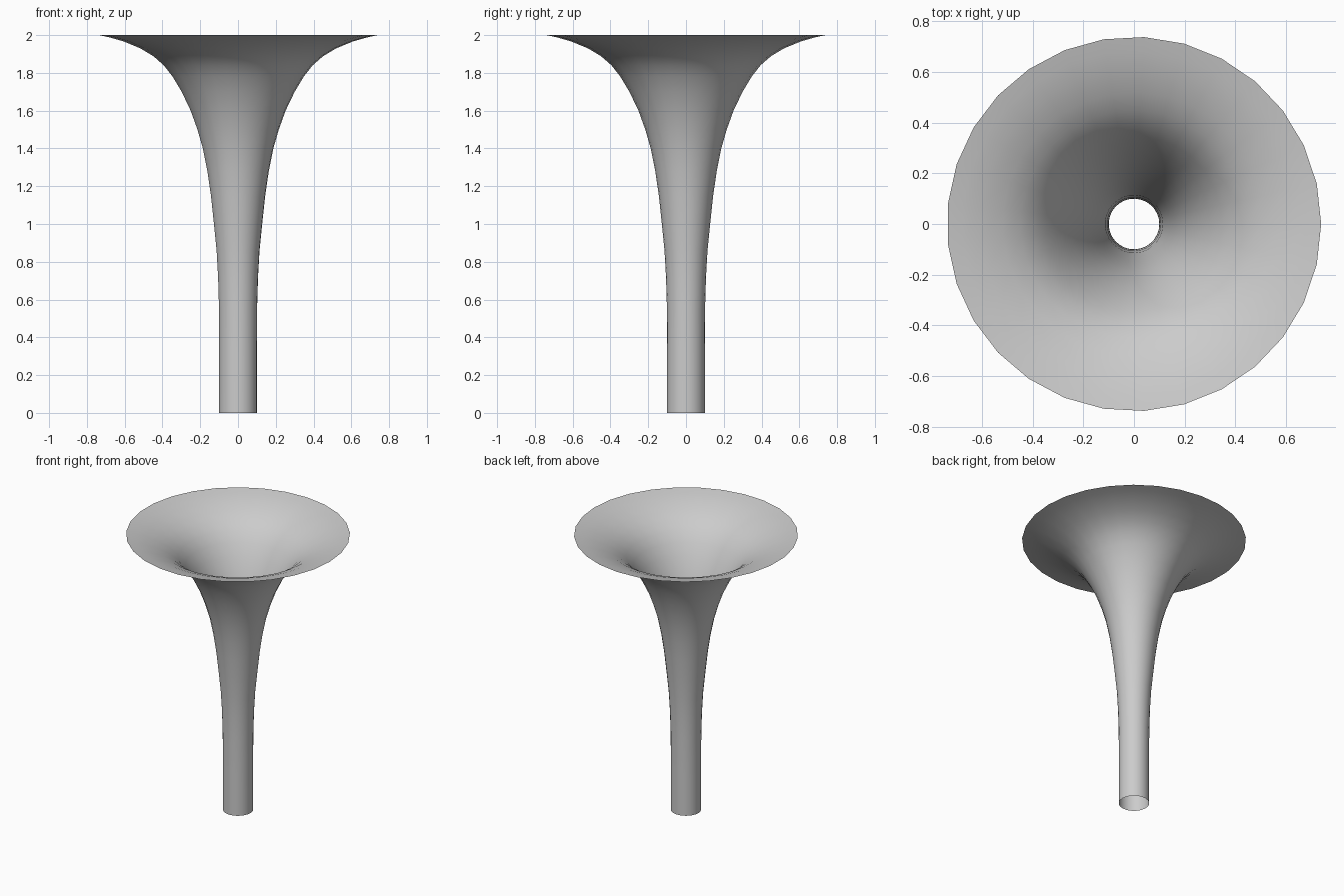
import bpy, bmesh
from math import tau

if "Cube" in bpy.data.objects:
    bpy.data.objects.remove(bpy.data.objects["Cube"])

SIDES = 29

# Flared profile as (radius, height), from the tube foot to the rim
PROFILE = [(0.10, 0.0), (0.10, 0.3), (0.101, 0.55), (0.106, 0.72), (0.114, 0.86),
           (0.128, 1.00), (0.144, 1.15), (0.163, 1.28), (0.187, 1.40),
           (0.216, 1.50), (0.252, 1.60), (0.30, 1.70), (0.348, 1.78),
           (0.395, 1.84), (0.45, 1.888), (0.52, 1.93), (0.61, 1.967),
           (0.68, 1.987), (0.739, 2.0)]

# Horn: one thin open surface, spun around the z axis
bm = bmesh.new()
verts = [bm.verts.new((r, 0, z)) for r, z in PROFILE]
edges = [bm.edges.new(pair) for pair in zip(verts, verts[1:])]
bmesh.ops.spin(bm, geom=verts + edges, cent=(0, 0, 0), axis=(0, 0, 1),
               angle=tau, steps=SIDES, use_duplicate=False)
bmesh.ops.remove_doubles(bm, verts=bm.verts, dist=0.0005)

# Make the faces point outward
bm.normal_update()
foot = min(bm.faces, key=lambda f: f.calc_center_median().z)
if foot.normal.dot(foot.calc_center_median() * 1) < 0:
    bmesh.ops.reverse_faces(bm, faces=bm.faces)
for f in bm.faces:
    f.smooth = True

mesh = bpy.data.meshes.new("flared_horn")
bm.to_mesh(mesh)
bm.free()
horn = bpy.data.objects.new("flared_horn", mesh)
bpy.context.collection.objects.link(horn)
